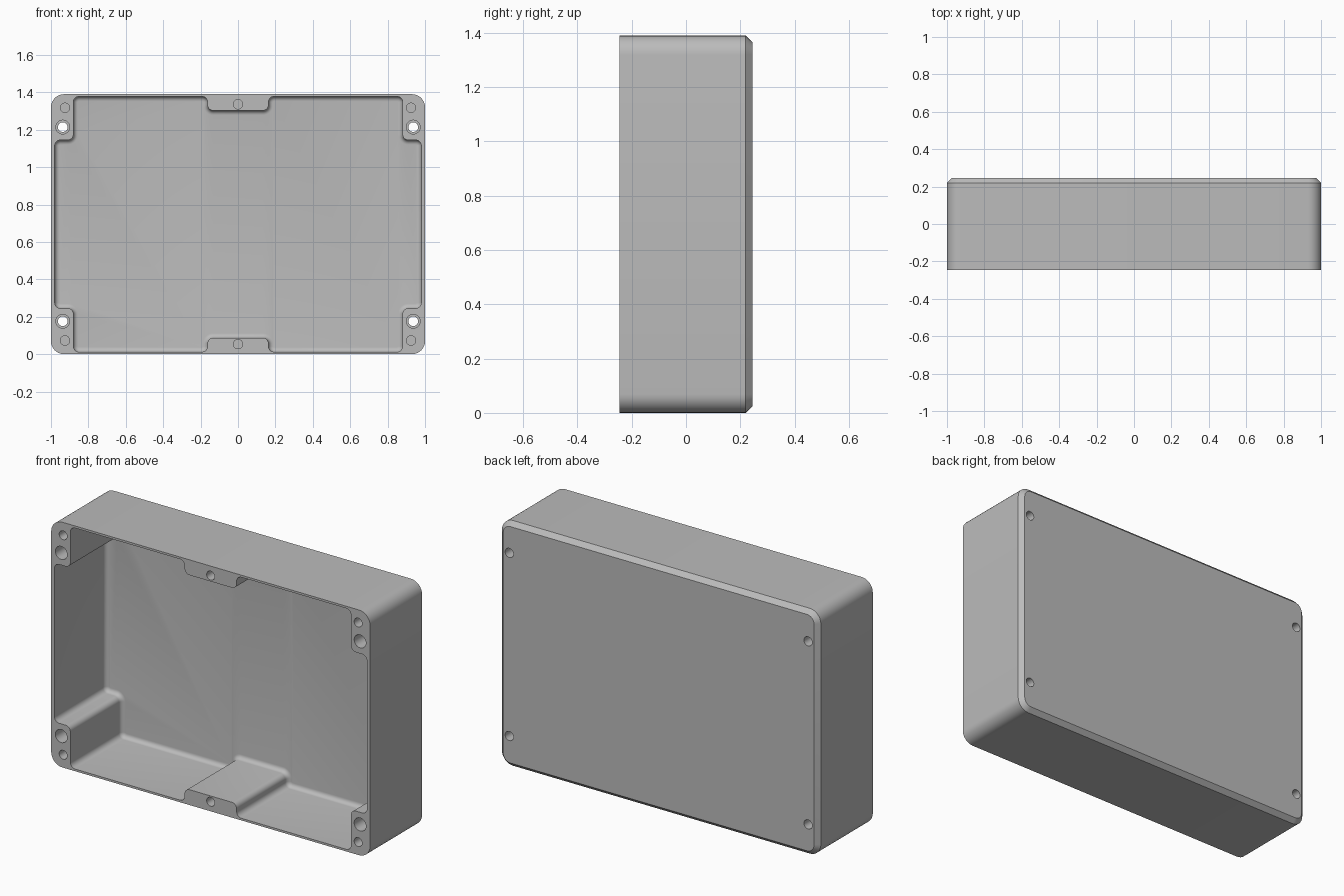
import bpy, bmesh, math
from mathutils import Vector

cube = bpy.data.objects.get("Cube")
if cube:
    bpy.data.objects.remove(cube, do_unlink=True)

HALF_H = 0.695          # half the enclosure height
FRONT, BACK = -0.245, 0.245

grey = bpy.data.materials.new("cast_grey")
grey.use_nodes = True
grey.diffuse_color = (0.5, 0.5, 0.5, 1)
grey.node_tree.nodes["Principled BSDF"].inputs["Base Color"].default_value = (0.5, 0.5, 0.5, 1)


def rounded(points, radius, inset=0.0, steps=8):
    """Inset a right-angled counter-clockwise outline and round its corners."""
    out = []
    for i, p in enumerate(points):
        d1 = (p - points[i - 1]).normalized()
        d2 = (points[(i + 1) % len(points)] - p).normalized()
        corner = p + (Vector((-d1.y, d1.x)) + Vector((-d2.y, d2.x))) * inset
        r = radius - inset if d1.cross(d2) > 0 else radius + inset
        centre = corner + (d2 - d1) * r
        for k in range(steps + 1):
            t = math.pi / 2 * k / steps
            out.append(centre + (d1 * math.sin(t) - d2 * math.cos(t)) * r)
    return out


def loft(name, rings):
    """Skin (y, outline) rings from front to back and cap both ends."""
    bm = bmesh.new()
    loops = [[bm.verts.new((p.x, y, p.y + HALF_H)) for p in ring] for y, ring in rings]
    n = len(loops[0])
    for a, b in zip(loops, loops[1:]):
        for i in range(n):
            j = (i + 1) % n
            bm.faces.new((a[i], a[j], b[j], b[i]))
    bm.faces.new(loops[0])
    bm.faces.new(loops[-1])
    bmesh.ops.recalc_face_normals(bm, faces=bm.faces)
    mesh = bpy.data.meshes.new(name)
    bm.to_mesh(mesh)
    bm.free()
    mesh.materials.append(grey)
    obj = bpy.data.objects.new(name, mesh)
    bpy.context.collection.objects.link(obj)
    return obj


def circle(x, z, r, n=32):
    return [Vector((x + r * math.cos(2 * math.pi * k / n),
                    z + r * math.sin(2 * math.pi * k / n))) for k in range(n)]


def cut(target, cutter):
    cutter.hide_render = True
    mod = target.modifiers.new("cut", 'BOOLEAN')
    mod.operation = 'DIFFERENCE'
    mod.solver = 'EXACT'
    mod.object = cutter
    bpy.context.view_layer.objects.active = target
    bpy.ops.object.modifier_apply(modifier=mod.name)
    bpy.data.objects.remove(cutter, do_unlink=True)


# Outer shell with a chamfered back edge
outline = [Vector(p) for p in ((-1, -HALF_H), (1, -HALF_H), (1, HALF_H), (-1, HALF_H))]
body = loft("enclosure_body", [(FRONT, rounded(outline, 0.07)),
                               (BACK - 0.025, rounded(outline, 0.07)),
                               (BACK, rounded(outline, 0.07, 0.025))])

# Cavity outline: one quadrant mirrored around the corner and middle bosses
quad = [Vector(p) for p in ((0.98, 0.45), (0.88, 0.45), (0.88, 0.683), (0.163, 0.683), (0.163, 0.608))]
half = quad + [Vector((-p.x, p.y)) for p in reversed(quad)]
cavity = half + [-p for p in half]

# Cavity with a fillet around its floor
FLOOR, FILLET = 0.215, 0.025
rings = [(FRONT - 0.05, rounded(cavity, 0.03))]
for k in range(7):
    t = math.pi / 2 * k / 6
    rings.append((FLOOR - FILLET * (1 - math.sin(t)),
                  rounded(cavity, 0.03, FILLET * (1 - math.cos(t)))))
cut(body, loft("cavity_cutter", rings))

# Stepped through holes and blind screw holes
for sz in (-1, 1):
    for sx in (-1, 1):
        x, z = 0.937 * sx, 0.519 * sz
        step = 0.15
        cut(body, loft("mount_hole_cutter", [(FRONT - 0.05, circle(x, z, 0.037)),
                                             (step, circle(x, z, 0.037)),
                                             (step, circle(x, z, 0.026)),
                                             (BACK + 0.05, circle(x, z, 0.026))]))
    for x, z in ((-0.925, 0.622), (0, 0.641), (0.925, 0.622)):
        cut(body, loft("lid_hole_cutter", [(FRONT - 0.05, circle(x, z * sz, 0.025)),
                                           (0.05, circle(x, z * sz, 0.025))]))

# Smooth curves, crisp edges
bpy.ops.object.select_all(action='DESELECT')
body.select_set(True)
bpy.context.view_layer.objects.active = body
bpy.ops.object.shade_smooth_by_angle(angle=math.radians(30))
